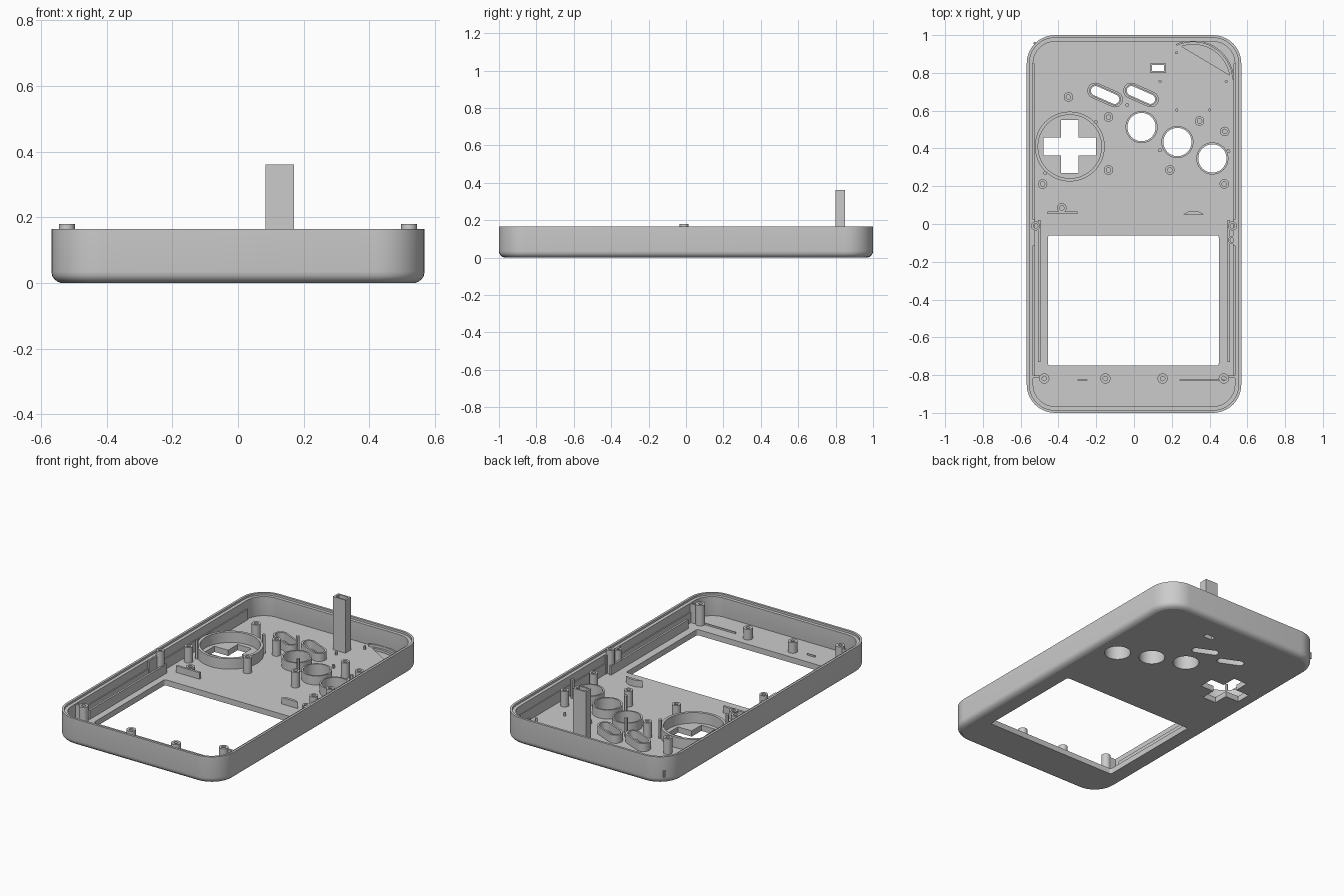
import bpy, bmesh
from math import sin, cos, pi, radians

if "Cube" in bpy.data.objects:
    bpy.data.objects.remove(bpy.data.objects["Cube"], do_unlink=True)

gray = bpy.data.materials.new("matte_gray")
gray.use_nodes = True
gray.diffuse_color = (0.6, 0.6, 0.6, 1)
gray.node_tree.nodes["Principled BSDF"].inputs["Base Color"].default_value = (0.6, 0.6, 0.6, 1)

HX, HY, R = 0.568, 1.0, 0.15      # outer half sizes and corner radius
FLOOR, RIM = 0.035, 0.165


# ---------- outlines ----------
def arc(x, y, r, a0, a1, n):
    return [(x + r * cos(radians(a0 + (a1 - a0) * i / n)),
             y + r * sin(radians(a0 + (a1 - a0) * i / n))) for i in range(n + 1)]


def circle(x, y, r, n=32):
    return arc(x, y, r, 0, 360, n)[:-1]


def rect(x, y, hx, hy):
    return [(x - hx, y - hy), (x + hx, y - hy), (x + hx, y + hy), (x - hx, y + hy)]


def rounded(x, y, hx, hy, r, n=10):
    pts = []
    for k, (sx, sy) in enumerate([(1, 1), (-1, 1), (-1, -1), (1, -1)]):
        pts += arc(x + sx * (hx - r), y + sy * (hy - r), r, 90 * k, 90 * k + 90, n)
    return pts


def slot(x, y, half, r, tilt):
    dx, dy = half * cos(radians(tilt)), half * sin(radians(tilt))
    return (arc(x + dx, y + dy, r, tilt - 90, tilt + 90, 10)
            + arc(x - dx, y - dy, r, tilt + 90, tilt + 270, 10))


def cross(x, y, a, w):
    pts = [(a, -w), (a, w), (w, w), (w, a), (-w, a), (-w, w),
           (-a, w), (-a, -w), (-w, -w), (-w, -a), (w, -a), (w, -w)]
    return [(x + px, y + py) for px, py in pts]


# ---------- builders ----------
def finish(name, bm):
    bmesh.ops.recalc_face_normals(bm, faces=bm.faces[:])
    me = bpy.data.meshes.new(name)
    bm.to_mesh(me)
    bm.free()
    me.materials.clear()
    me.materials.append(gray)
    ob = bpy.data.objects.new(name, me)
    bpy.context.collection.objects.link(ob)
    bpy.ops.object.select_all(action='DESELECT')
    ob.select_set(True)
    bpy.context.view_layer.objects.active = ob
    bpy.ops.object.shade_smooth_by_angle(angle=radians(30))
    return ob


def plate(name, z0, z1, outline, *holes):
    """Extrude an outline with any number of holes between two heights."""
    cu = bpy.data.curves.new(name, 'CURVE')
    cu.dimensions = '2D'
    cu.fill_mode = 'BOTH'
    cu.extrude = (z1 - z0) / 2
    for pts in (outline,) + holes:
        sp = cu.splines.new('POLY')
        sp.points.add(len(pts) - 1)
        for p, (x, y) in zip(sp.points, pts):
            p.co = (x, y, 0, 1)
        sp.use_cyclic_u = True
    tmp = bpy.data.objects.new(name + "_tmp", cu)
    bpy.context.collection.objects.link(tmp)
    dg = bpy.context.evaluated_depsgraph_get()
    me = bpy.data.meshes.new_from_object(tmp.evaluated_get(dg))
    bm = bmesh.new()
    bm.from_mesh(me)
    bpy.data.objects.remove(tmp, do_unlink=True)
    bpy.data.meshes.remove(me)
    bmesh.ops.remove_doubles(bm, verts=bm.verts[:], dist=1e-5)
    bmesh.ops.translate(bm, verts=bm.verts[:], vec=(0, 0, (z0 + z1) / 2))
    return finish(name, bm)


def boss(name, x, y, top, r=0.025, hole=0.012):
    plate(name, FLOOR - 0.01, top, circle(x, y, r, 24), circle(x, y, hole, 16))


# ---------- side wall: rounded bottom edge and stepped rim ----------
profile = [(0.03, 0), (0.018, 0.004), (0.008, 0.012), (0.002, 0.022), (0, 0.035),
           (0, RIM), (0.014, RIM), (0.014, 0.152), (0.034, 0.152), (0.034, 0.02)]
bm = bmesh.new()
rings = [[bm.verts.new((x, y, z)) for x, y in rounded(0, 0, HX - d, HY - d, R - d)]
         for d, z in profile]
for i, ring in enumerate(rings):
    other = rings[(i + 1) % len(rings)]
    for j in range(len(ring)):
        k = (j + 1) % len(ring)
        bm.faces.new((ring[j], ring[k], other[k], other[j]))
finish("side_wall", bm)

# ---------- face plate with openings ----------
DPAD = (-0.34, 0.41)
BUTTONS = [(0.04, 0.513), (0.23, 0.434), (0.415, 0.347)]
SLOTS = [(-0.153, 0.683), (0.037, 0.683)]
TOWER = (0.127, 0.825)
SPEAKER = (0.313, 0.755)

outline = rounded(0, 0, HX - 0.03, HY - 0.03, R - 0.03)
openings = [rounded(-0.003, -0.405, 0.452, 0.345, 0.012, 4), cross(*DPAD, 0.14, 0.047),
            rect(*TOWER, 0.031, 0.016)]
openings += [circle(x, y, 0.075) for x, y in BUTTONS]
openings += [slot(x, y, 0.055, 0.025, -24) for x, y in SLOTS]
recess = arc(*SPEAKER, 0.195, 10, 108, 24)
plate("face_plate_outer", 0, 0.02, outline, *openings)
plate("face_plate_inner", 0.02, FLOOR, outline, recess, *openings)
plate("speaker_rim", FLOOR - 0.005, 0.05,
      arc(*SPEAKER, 0.217, 3, 115, 24) + arc(*SPEAKER, 0.208, 115, 3, 24))

# ---------- collars around the openings ----------
plate("dpad_collar", 0.03, 0.1, circle(*DPAD, 0.185, 48), circle(*DPAD, 0.168, 48))
for i, (x, y) in enumerate(BUTTONS):
    plate(f"button_collar_{i}", 0.03, 0.09, circle(x, y, 0.085), circle(x, y, 0.075))
for i, (x, y) in enumerate(SLOTS):
    plate(f"slot_collar_{i}", 0.03, 0.085, slot(x, y, 0.057, 0.042, -24),
          slot(x, y, 0.055, 0.031, -24))
plate("switch_tower", 0.03, 0.36, rect(*TOWER, 0.043, 0.026), rect(*TOWER, 0.031, 0.016))

# ---------- screw bosses, pins and pegs ----------
for i, (x, y) in enumerate([(-0.347, 0.672), (-0.135, 0.566), (-0.484, 0.212),
                            (-0.135, 0.286), (0.19, 0.286), (0.478, 0.212),
                            (0.48, 0.49), (0.347, 0.545)]):
    boss(f"board_boss_{i}", x, y, 0.13)
boss("bar_boss", -0.382, 0.085, 0.08)
for side, x in (("right", -0.521), ("left", 0.521)):
    boss(f"{side}_side_boss", x, -0.01, 0.18, 0.024)
    boss(f"{side}_corner_boss", x * 0.912, -0.818, 0.16, 0.027)
    boss(f"{side}_front_boss", x * 0.291, -0.818, 0.1, 0.027)
boss("left_extra_boss", 0.521, -0.085, 0.15, 0.022)
for i, (x, y) in enumerate([(-0.203, 0.54), (-0.035, 0.63), (-0.47, 0.27),
                            (0.137, 0.39), (0.5, 0.386)]):
    plate(f"locating_pin_{i}", 0.03, 0.15, circle(x, y, 0.01, 12))
for i in range(6):
    a = radians(60 * i)
    if i != 1:
        plate(f"speaker_peg_{i}", 0.03, 0.055,
              circle(SPEAKER[0] + 0.175 * cos(a), SPEAKER[1] + 0.175 * sin(a), 0.008, 12))

# ---------- ribs and small bars ----------
for side, s in (("right", -1), ("left", 1)):
    plate(f"{side}_screen_rib", 0.03, 0.09, rect(s * 0.501, -0.355, 0.006, 0.375))
    plate(f"{side}_wall_ledge", 0.03, 0.1, rect(s * 0.533, 0.02, 0.005, 0.83))
    plate(f"{side}_boss_web", 0.03, 0.15, rect(s * 0.51, -0.808, 0.025, 0.006))
    plate(f"{side}_latch", 0.03, 0.15, rect(s * 0.535, -0.045, 0.01, 0.07))
plate("stop_bar", 0.03, 0.075, rect(-0.378, 0.06, 0.08, 0.007))
plate("stop_wedge", 0.03, 0.075, [(0.26, 0.05), (0.372, 0.05), (0.34, 0.067), (0.29, 0.067)])
plate("front_rib_left", 0.03, 0.045, rect(0.36, -0.826, 0.12, 0.003))
plate("front_rib_right", 0.03, 0.045, rect(-0.272, -0.826, 0.027, 0.003))
plate("strap_nub", 0.04, 0.08, circle(-0.524, 0.956, 0.008, 12))
